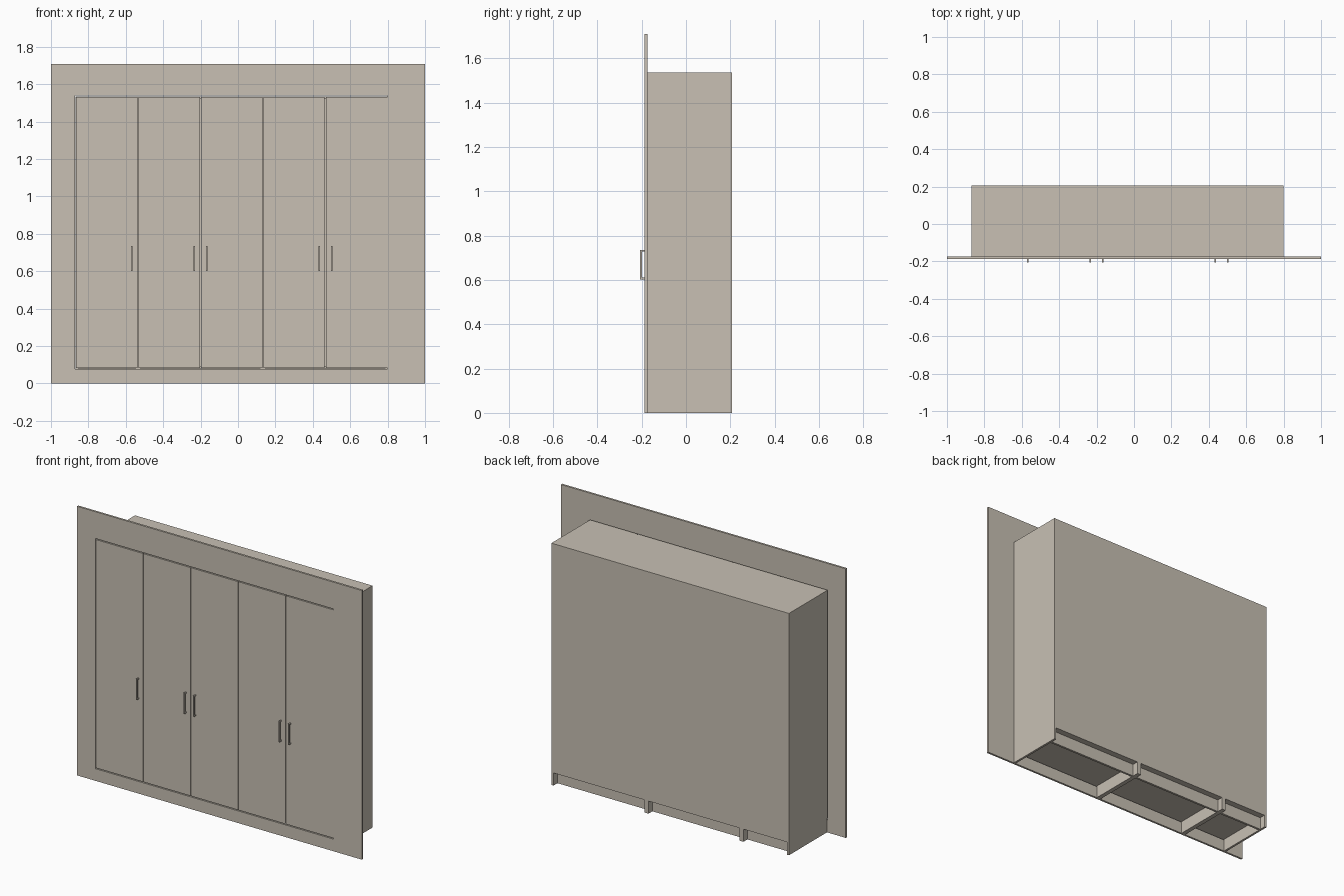
import bpy

old = bpy.data.objects.get("Cube")
if old:
    bpy.data.objects.remove(old, do_unlink=True)

board = bpy.data.materials.new("warm_beige_board")
board.use_nodes = True
COLOUR = (0.58, 0.53, 0.455, 1)
board.diffuse_color = COLOUR
board.node_tree.nodes["Principled BSDF"].inputs["Base Color"].default_value = COLOUR


def box(name, x, y, z):
    """Box spanning the given (low, high) ranges."""
    spans = (x, y, z)
    bpy.ops.mesh.primitive_cube_add(size=1, location=[(a + b) / 2 for a, b in spans])
    obj = bpy.context.object
    obj.name = name
    obj.scale = [b - a for a, b in spans]
    bpy.ops.object.transform_apply(location=False, rotation=False, scale=True)
    obj.data.materials.append(board)
    return obj


T = 0.014                                  # board thickness
LEFT, RIGHT = -0.868, 0.80                 # cabinet ends
DOOR = (RIGHT - LEFT) / 5
BASE, TOP, HEIGHT = 0.08, 1.535, 1.708
FACE = (-0.187, -0.174)                    # depth of doors and fascia
FRONT, BACK = -0.174, 0.207
GAP = 0.003

# Surround: side fillers, top fascia and plinth
box("right_filler", (-1, LEFT - GAP), FACE, (0, HEIGHT))
box("left_filler", (RIGHT, 1), FACE, (0, HEIGHT))
box("top_fascia", (LEFT - GAP, RIGHT), FACE, (TOP + GAP, HEIGHT))
box("plinth", (LEFT - GAP, RIGHT), FACE, (0, BASE - GAP))

# Cabinets: one single-door unit and two double-door units
for first, doors in ((0, 1), (1, 2), (3, 2)):
    a = LEFT + first * DOOR
    b = a + doors * DOOR
    inner = (a + T, b - T)
    depth = (FRONT, BACK)
    box("cabinet_side", (a, a + T), depth, (0, TOP))
    box("cabinet_side", (b - T, b), depth, (0, TOP))
    box("cabinet_top", inner, depth, (TOP - T, TOP))
    box("cabinet_floor", inner, depth, (BASE, BASE + T))
    box("cabinet_back", inner, (BACK - T, BACK), (BASE + T, TOP - T))
    box("back_rail", inner, (BACK - 0.04 - T, BACK - 0.04), (0, BASE))

# Doors, the last one closing flush against the filler
for i in range(5):
    a = LEFT + i * DOOR
    end = a + DOOR if i == 4 else a + DOOR - GAP
    box("door", (a + GAP, end), FACE, (BASE + GAP, TOP - GAP))

# Bow handles: a grip bar on two posts
W = 0.004
for x in (-0.568, -0.234, -0.168, 0.434, 0.50):
    span = (x - W, x + W)
    box("handle_grip", span, (-0.207, -0.199), (0.602, 0.735))
    for z in (0.602, 0.727):
        box("handle_post", span, (-0.199, FACE[0]), (z, z + 2 * W))
